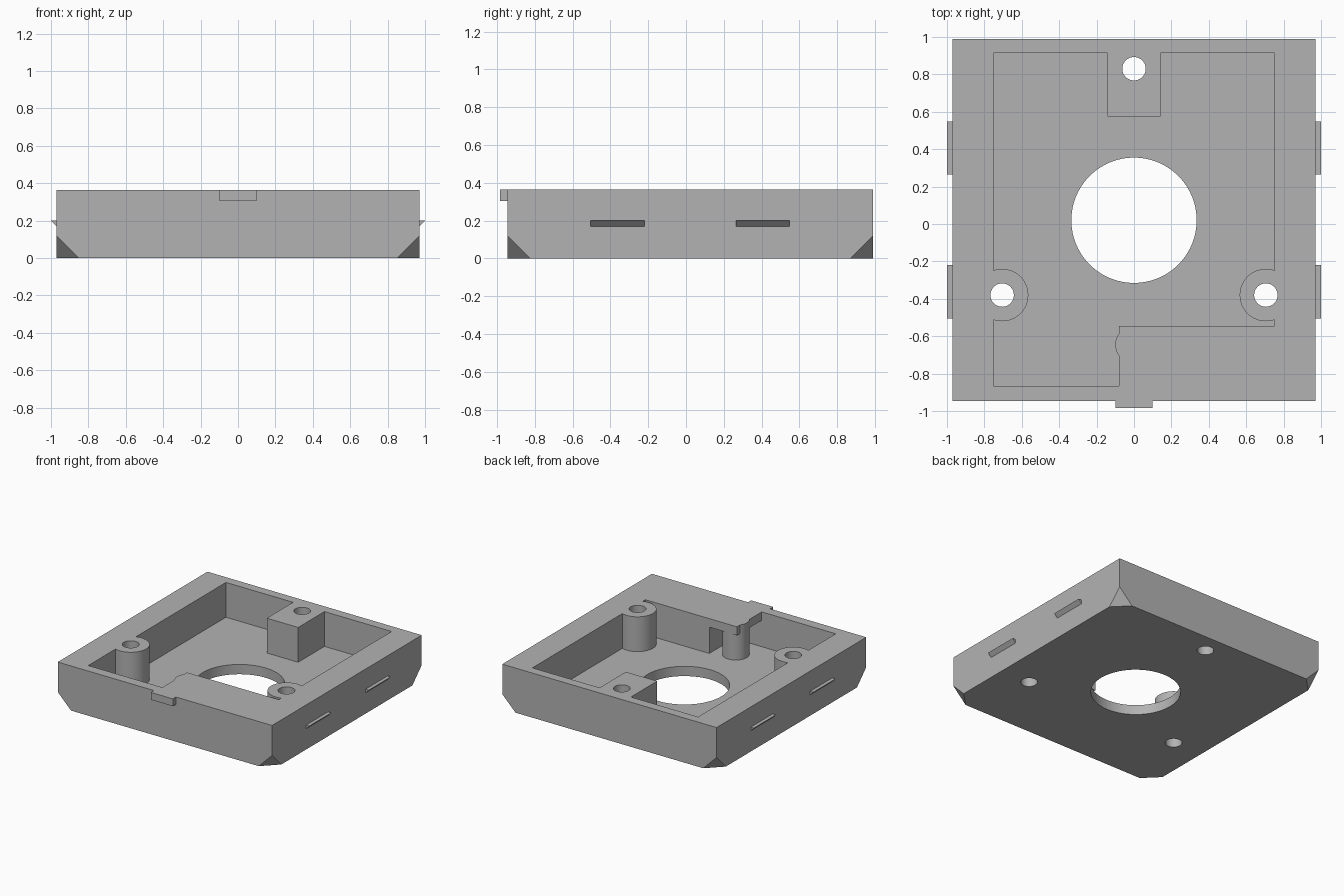
import bpy, bmesh
from mathutils import Matrix, Vector

if "Cube" in bpy.data.objects:
    bpy.data.objects.remove(bpy.data.objects["Cube"])

grey = bpy.data.materials.new("plain grey")
grey.use_nodes = True
COLOUR = (0.45, 0.45, 0.45, 1)
grey.diffuse_color = COLOUR
grey.node_tree.nodes["Principled BSDF"].inputs["Base Color"].default_value = COLOUR

TOP, FLOOR, OVER = 0.365, 0.08, 0.6
WALL_X, FRONT, BACK = 0.97, -0.945, 0.99


def finish(name, bm):
    bmesh.ops.recalc_face_normals(bm, faces=bm.faces)
    mesh = bpy.data.meshes.new(name)
    bm.to_mesh(mesh)
    bm.free()
    mesh.materials.append(grey)
    obj = bpy.data.objects.new(name, mesh)
    bpy.context.collection.objects.link(obj)
    return obj


def box_mesh(x0, x1, y0, y1, z0, z1):
    bm = bmesh.new()
    size = Vector((x1 - x0, y1 - y0, z1 - z0))
    mid = Vector((x0 + x1, y0 + y1, z0 + z1)) / 2
    bmesh.ops.create_cube(bm, size=1, matrix=Matrix.Translation(mid) @ Matrix.Diagonal(size).to_4x4())
    return bm


def box(name, *limits):
    return finish(name, box_mesh(*limits))


def rod(name, x, y, radius, sides=64):
    bm = bmesh.new()
    bmesh.ops.create_cone(bm, cap_ends=True, segments=sides, radius1=radius, radius2=radius,
                          depth=2 * OVER, matrix=Matrix.Translation((x, y, 0)))
    return finish(name, bm)


def cut(target, cutter):
    mod = target.modifiers.new("cut", "BOOLEAN")
    mod.operation, mod.solver, mod.object = "DIFFERENCE", "EXACT", cutter
    bpy.context.view_layer.objects.active = target
    bpy.ops.object.modifier_apply(modifier=mod.name)
    bpy.data.objects.remove(cutter)


# Tray block with its four bottom corners clipped
bm = box_mesh(-WALL_X, WALL_X, FRONT, BACK, 0, TOP)
low = [v for v in bm.verts if v.co.z < 0.01]
bmesh.ops.bevel(bm, geom=low, offset=0.12, segments=1, affect="VERTICES")
tray = finish("tray", bm)

# Pocket, leaving the screw posts, back block, front shelf and shelf post standing
pocket = box("pocket", -0.75, 0.75, -0.865, 0.915, FLOOR, OVER)
cut(pocket, box("back_block", -0.142, 0.142, 0.575, 1, -OVER, 1))
cut(pocket, box("front_shelf", -0.08, 0.9, -1, -0.545, -OVER, 1))
cut(pocket, rod("shelf_post", 0, -0.645, 0.1))
for side in (-1, 1):
    cut(pocket, rod("screw_post", side * 0.705, -0.38, 0.14))
cut(tray, pocket)

# Hollow under the shelf, around its post
hollow = box("hollow", -0.15, 0.17, -0.865, -0.5, FLOOR, 0.295)
cut(hollow, rod("shelf_post", 0, -0.645, 0.1))
cut(tray, hollow)

# Central opening and screw holes
cut(tray, rod("opening", 0, 0.02, 0.335, 96))
for x, y in ((0, 0.83), (-0.705, -0.38), (0.705, -0.38)):
    cut(tray, rod("screw_hole", x, y, 0.0625, 48))

bpy.ops.object.select_all(action="DESELECT")
tray.select_set(True)
bpy.context.view_layer.objects.active = tray
bpy.ops.object.shade_smooth_by_angle(angle=0.5)

# Front tab
box("front_tab", -0.1, 0.1, -0.985, FRONT, 0.305, TOP)

# Snap ridges on the sides, flat on top and sloping in below
for side, label in ((-1, "right"), (1, "left")):
    for end, y0, y1 in (("front", -0.505, -0.22), ("back", 0.265, 0.548)):
        bm = bmesh.new()
        profile = ((WALL_X, 0.17), (1.0, 0.2), (WALL_X, 0.2))
        face = bm.faces.new([bm.verts.new((side * x, y0, z)) for x, z in profile])
        out = bmesh.ops.extrude_face_region(bm, geom=[face])["geom"]
        moved = [v for v in out if isinstance(v, bmesh.types.BMVert)]
        bmesh.ops.translate(bm, verts=moved, vec=(0, y1 - y0, 0))
        if face.is_valid and len(bm.faces) < 5:
            bm.faces.new(face.verts)
        finish(f"{label}_{end}_ridge", bm)
